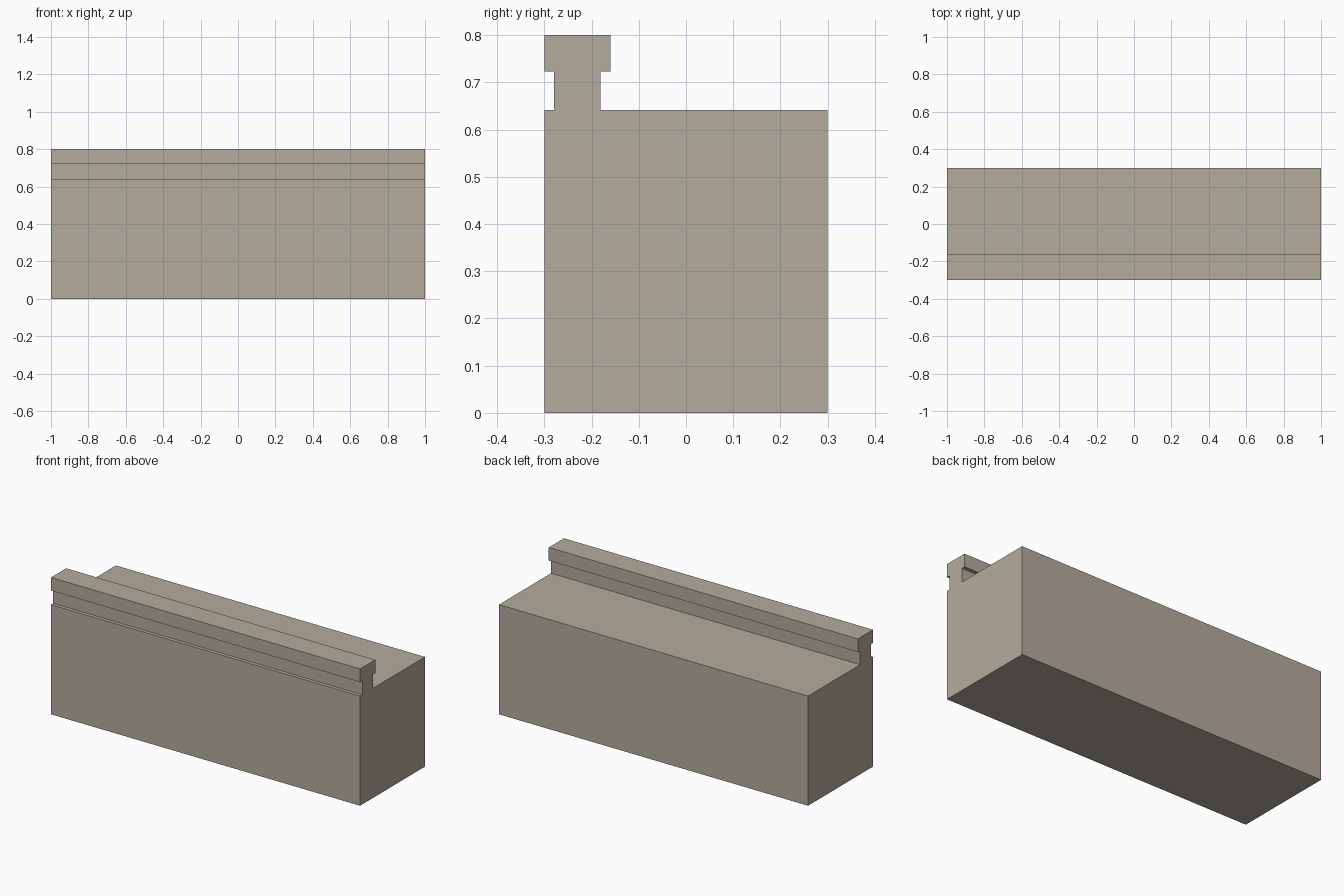
import bpy
import bmesh

if "Cube" in bpy.data.objects:
    bpy.data.objects.remove(bpy.data.objects["Cube"])

stone = bpy.data.materials.new("warm_grey")
stone.diffuse_color = (0.456, 0.407, 0.337, 1.0)
stone.use_nodes = True
stone.node_tree.nodes["Principled BSDF"].inputs["Base Color"].default_value = stone.diffuse_color

# Cross-section seen from the right (y, z): body, narrow neck, wider cap
profile = [
    (-0.30, 0.0), (0.30, 0.0), (0.30, 0.641), (-0.181, 0.641),
    (-0.181, 0.723), (-0.16, 0.723), (-0.16, 0.80), (-0.30, 0.80),
    (-0.30, 0.723), (-0.279, 0.723), (-0.279, 0.641), (-0.30, 0.641),
]

# Extrude the profile along the full length
bm = bmesh.new()
end = bm.faces.new([bm.verts.new((-1.0, y, z)) for y, z in profile])
ext = bmesh.ops.extrude_face_region(bm, geom=[end], use_keep_orig=True)
moved = [v for v in ext["geom"] if isinstance(v, bmesh.types.BMVert)]
bmesh.ops.translate(bm, verts=moved, vec=(2.0, 0, 0))
bmesh.ops.recalc_face_normals(bm, faces=bm.faces)

mesh = bpy.data.meshes.new("counter_with_raised_rail")
bm.to_mesh(mesh)
bm.free()
mesh.materials.append(stone)
counter = bpy.data.objects.new("counter_with_raised_rail", mesh)
bpy.context.collection.objects.link(counter)
